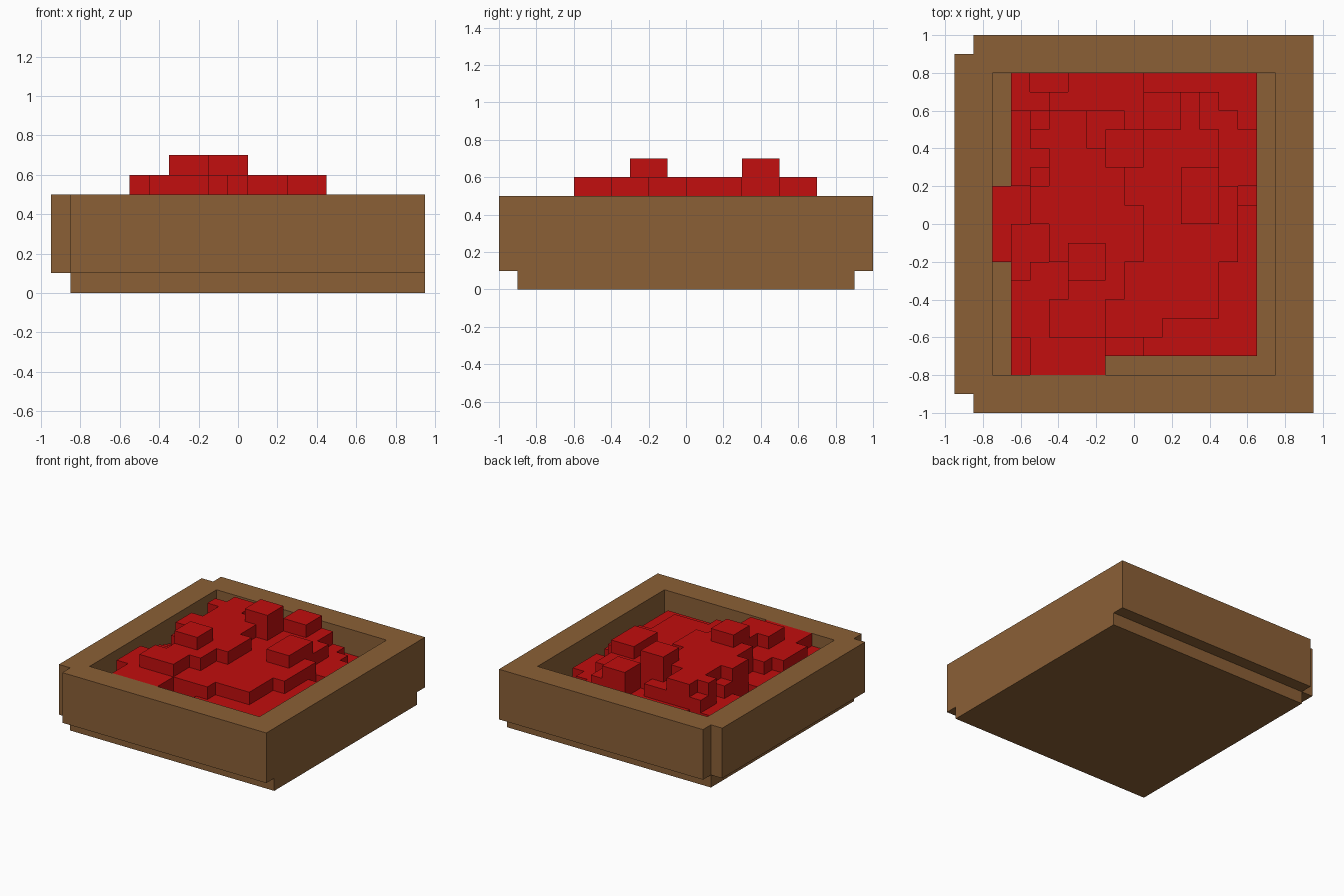
import bpy
import bmesh

if "Cube" in bpy.data.objects:
    bpy.data.objects.remove(bpy.data.objects["Cube"], do_unlink=True)

U = 0.1  # block size


def material(name, rgb):
    m = bpy.data.materials.new(name)
    m.use_nodes = True
    col = (*rgb, 1.0)
    m.diffuse_color = col
    bsdf = next(n for n in m.node_tree.nodes if n.type == 'BSDF_PRINCIPLED')
    bsdf.inputs["Base Color"].default_value = col
    bsdf.inputs["Roughness"].default_value = 0.9
    return m


wood = material("brown wood", (0.258, 0.117, 0.037))
red = material("bright red", (0.539, 0.0044, 0.0044))


def add_object(name, bm, mat):
    mesh = bpy.data.meshes.new(name)
    bm.to_mesh(mesh)
    bm.free()
    mesh.materials.append(mat)
    ob = bpy.data.objects.new(name, mesh)
    bpy.context.collection.objects.link(ob)
    return ob


def box(name, x0, x1, y0, y1, z0, z1, mat):
    bm = bmesh.new()
    bmesh.ops.create_cube(bm, size=1)
    bmesh.ops.scale(bm, vec=(x1 - x0, y1 - y0, z1 - z0), verts=bm.verts)
    bmesh.ops.translate(bm, vec=((x0 + x1) / 2, (y0 + y1) / 2, (z0 + z1) / 2), verts=bm.verts)
    return add_object(name, bm, mat)


# Crate: base slab, walls, and a panel on one side
box("crate_base", -0.85, 0.95, -0.9, 0.9, 0, 0.1, wood)
box("front_wall", -0.85, 0.95, -1.0, -0.8, 0.1, 0.5, wood)
box("back_wall", -0.85, 0.95, 0.8, 1.0, 0.1, 0.5, wood)
box("left_wall", 0.75, 0.95, -0.8, 0.8, 0.1, 0.5, wood)
box("right_wall", -0.85, -0.75, -0.8, 0.8, 0.1, 0.5, wood)
box("right_panel", -0.95, -0.85, -0.9, 0.9, 0.1, 0.5, wood)

# Heap of fruit: height of every block column, laid down terrace by terrace
heights = {}


def terrace(level, *rects):
    for x0, x1, y0, y1 in rects:
        for i in range(x0, x1):
            for j in range(y0, y1):
                heights[i, j] = level


terrace(4, (-6, 7, -7, 8), (-6, -1, -8, -7))
# low edges
terrace(3, (-7, -5, 0, 2), (-7, -6, -2, 0), (-1, 1, -7, -6), (1, 7, 7, 8),
        (5, 7, 6, 7), (6, 7, 5, 6), (6, 7, 1, 2), (-6, -5, 6, 8), (-5, -4, 6, 7))
terrace(2, (-5, -3, 7, 8))
# broad middle terrace
terrace(5, (-6, -4, -6, -3), (-5, -3, -3, -2), (-5, -1, -8, -6), (-4, 2, -6, -5),
        (-4, 5, -5, -2), (-3, 6, -2, 2), (0, 5, 2, 5), (3, 4, 5, 7),
        (-2, 0, 5, 6), (-2, -1, 4, 5), (-5, -4, 5, 6), (-5, -4, 2, 3))
# upper plateau and single lumps
terrace(6, (-4, -1, -6, -4), (-3, 0, -4, -2), (-4, 1, -2, 1), (-5, 0, 0, 2),
        (-4, 0, 1, 3), (-4, -1, 3, 4), (-4, -2, 4, 6), (-5, -4, 4, 5),
        (3, 5, 0, 3), (1, 3, 5, 7))
# peaks
terrace(7, (-3, -1, -3, -1), (-1, 1, 3, 5))


def heap_mesh():
    bm = bmesh.new()

    def quad(pts):
        bm.faces.new([bm.verts.new(((x - 0.5) * U, y * U, z * U)) for x, y, z in pts])

    for (i, j), h in heights.items():
        quad([(i, j, h), (i + 1, j, h), (i + 1, j + 1, h), (i, j + 1, h)])
        corners = [(i, j), (i + 1, j), (i + 1, j + 1), (i, j + 1)]
        for k, (di, dj) in enumerate([(0, -1), (1, 0), (0, 1), (-1, 0)]):
            a, b = corners[k], corners[(k + 1) % 4]
            for z in range(heights.get((i + di, j + dj), 1), h):
                quad([(*a, z), (*b, z), (*b, z + 1), (*a, z + 1)])
    # merge blocks into large flat faces
    bmesh.ops.remove_doubles(bm, verts=bm.verts, dist=0.001)
    bmesh.ops.dissolve_limit(bm, angle_limit=0.01, verts=bm.verts, edges=bm.edges)
    return bm


add_object("fruit_heap", heap_mesh(), red)
